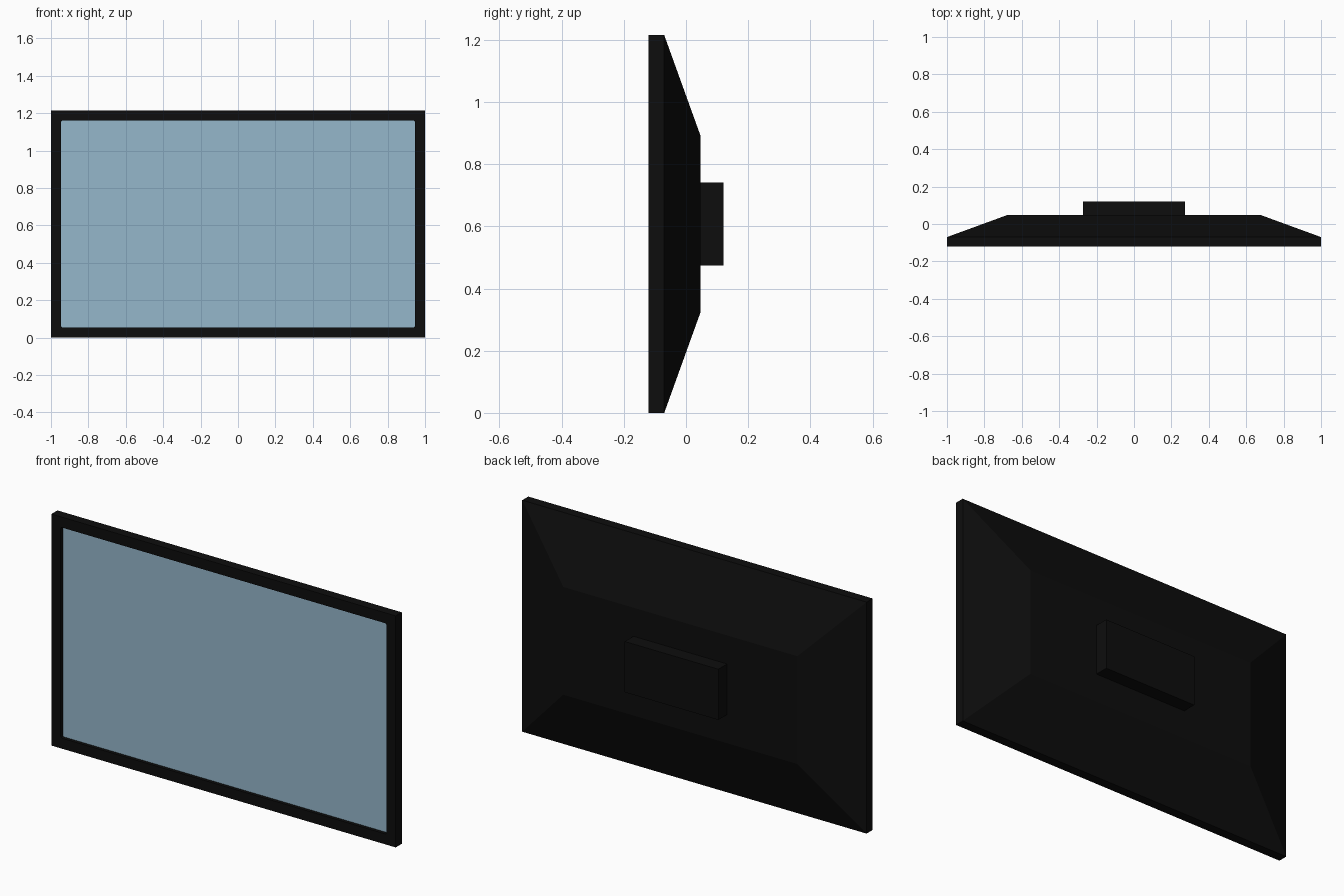
import bpy, bmesh

if "Cube" in bpy.data.objects:
    bpy.data.objects.remove(bpy.data.objects["Cube"])

ZC = 0.6075          # height of the panel centre
FRONT, RIM, BACK, MOUNT = -0.12, -0.07, 0.047, 0.12


def material(name, rgb):
    m = bpy.data.materials.new(name)
    m.diffuse_color = (*rgb, 1.0)
    m.use_nodes = True
    m.node_tree.nodes["Principled BSDF"].inputs["Base Color"].default_value = m.diffuse_color
    return m


black = material("black plastic", (0.004, 0.004, 0.004))
blue = material("screen blue", (0.30, 0.475, 0.60))


def ring(bm, hx, hz, y):
    return [bm.verts.new((sx * hx, y, ZC + sz * hz))
            for sx, sz in ((-1, -1), (1, -1), (1, 1), (-1, 1))]


def bridge(bm, a, b):
    for i in range(4):
        j = (i + 1) % 4
        bm.faces.new((a[i], a[j], b[j], b[i]))


def finish(bm, name, mats):
    bmesh.ops.recalc_face_normals(bm, faces=bm.faces)
    me = bpy.data.meshes.new(name)
    bm.to_mesh(me)
    bm.free()
    for m in mats:
        me.materials.append(m)
    bpy.context.collection.objects.link(bpy.data.objects.new(name, me))


# Housing: rim, tapered back and a shallow pocket holding the screen
bm = bmesh.new()
SX, SZ, POCKET = 0.946, 0.553, FRONT + 0.018
rings = [ring(bm, *r) for r in (
    (SX, SZ, POCKET), (SX, SZ, FRONT), (1.0, ZC, FRONT),
    (1.0, ZC, RIM), (0.68, 0.283, BACK))]
for a, b in zip(rings, rings[1:]):
    bridge(bm, a, b)
screen = bm.faces.new(rings[0])
screen.material_index = 1
bm.faces.new(rings[-1])
# Slightly rounded pocket corners
corners = [bm.edges.get((rings[0][i], rings[1][i])) for i in range(4)]
bmesh.ops.bevel(bm, geom=corners, offset=0.008, segments=2, profile=0.5,
                affect='EDGES', material=0)
finish(bm, "screen_housing", (black, blue))

# Wall mount block on the back
bm = bmesh.new()
a = ring(bm, 0.272, 0.133, BACK)
b = ring(bm, 0.272, 0.133, MOUNT)
bridge(bm, a, b)
bm.faces.new(b)
finish(bm, "mount_block", (black,))
# open front of the block sits flush on the housing; flip if needed
me = bpy.data.objects["mount_block"].data
if me.polygons[-1].normal.y < 0:
    me.flip_normals()
